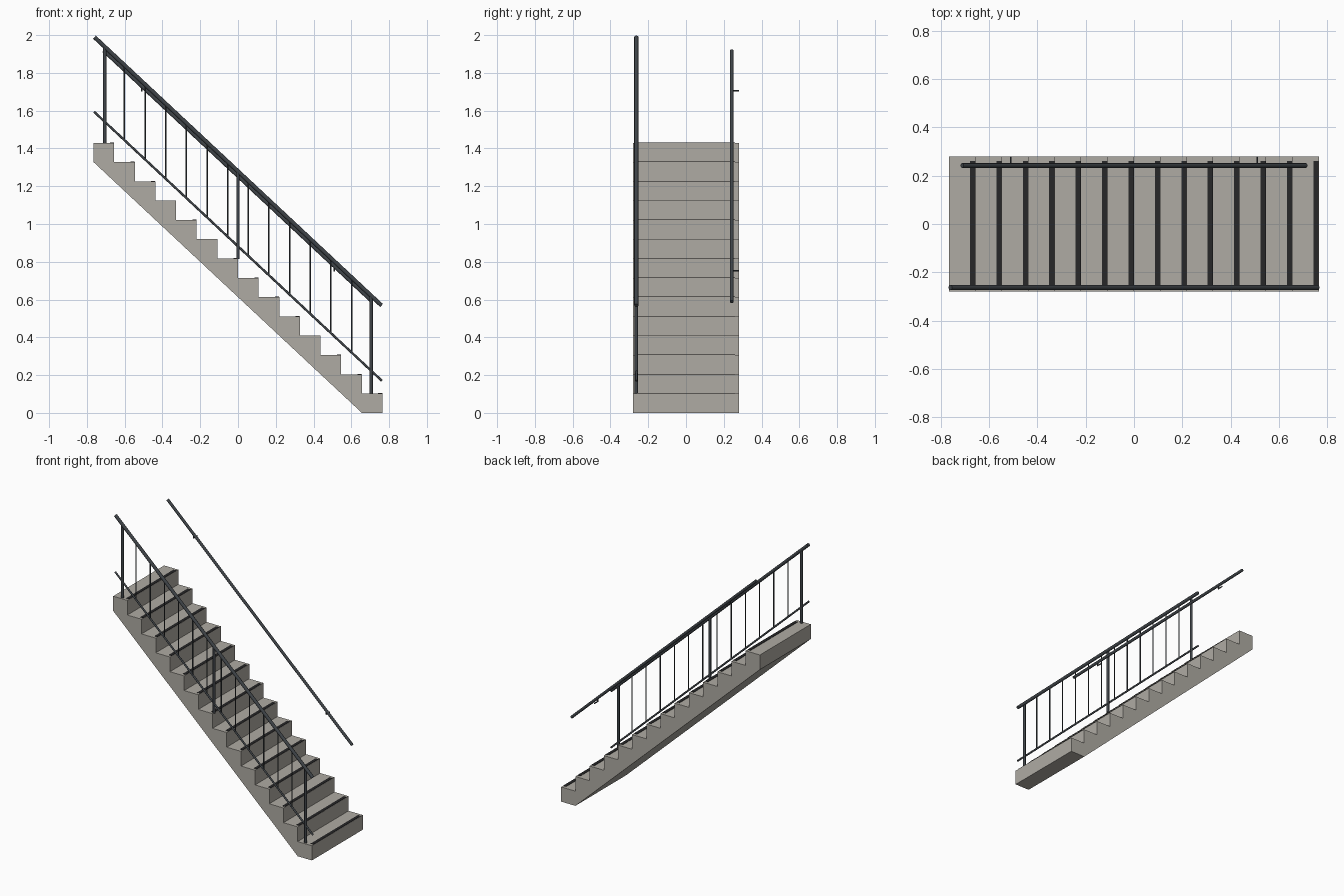
import bpy, bmesh
from mathutils import Vector

if "Cube" in bpy.data.objects:
    bpy.data.objects.remove(bpy.data.objects["Cube"])

STEPS, RUN, RISE, HALF_W = 14, 1.53 / 14, 1.43 / 14, 0.28
X0 = 0.765
SLOPE = RISE / RUN


def material(name, rgb):
    m = bpy.data.materials.new(name)
    m.diffuse_color = (*rgb, 1)
    m.use_nodes = True
    m.node_tree.nodes["Principled BSDF"].inputs["Base Color"].default_value = m.diffuse_color
    return m


concrete = material("concrete", (0.43, 0.41, 0.37))
steel = material("dark steel", (0.05, 0.058, 0.066))
rubber = material("black rubber", (0.02, 0.02, 0.021))


def finish(name, bm, mat, smooth=False):
    bmesh.ops.recalc_face_normals(bm, faces=bm.faces)
    me = bpy.data.meshes.new(name)
    bm.to_mesh(me)
    bm.free()
    me.materials.append(mat)
    ob = bpy.data.objects.new(name, me)
    bpy.context.collection.objects.link(ob)
    if smooth:
        bpy.ops.object.select_all(action='DESELECT')
        ob.select_set(True)
        bpy.context.view_layer.objects.active = ob
        bpy.ops.object.shade_smooth_by_angle()
    return ob


def add_rod(bm, a, b, r, sides=16):
    a, b = Vector(a), Vector(b)
    d = b - a
    mat = d.to_track_quat('Z', 'Y').to_matrix().to_4x4()
    mat.translation = (a + b) / 2
    bmesh.ops.create_cone(bm, cap_ends=True, segments=sides, radius1=r,
                          radius2=r, depth=d.length, matrix=mat)


def rod(name, a, b, r, sides=16):
    bm = bmesh.new()
    add_rod(bm, a, b, r, sides)
    return finish(name, bm, steel, True)


def sloped(name, half_x, y, z_mid, r):
    return rod(name, (-half_x, y, z_mid + half_x * SLOPE),
               (half_x, y, z_mid - half_x * SLOPE), r)


# Stair flight: stepped profile with sloped soffit, extruded across y
profile = [(X0 - RUN, 0), (X0, 0)]
for i in range(STEPS):
    profile += [(X0 - i * RUN, (i + 1) * RISE), (X0 - (i + 1) * RUN, (i + 1) * RISE)]
profile.append((-X0, (STEPS - 1) * RISE))
bm = bmesh.new()
face = bm.faces.new([bm.verts.new((x, -HALF_W, z)) for x, z in profile])
ext = bmesh.ops.extrude_face_region(bm, geom=[face])
bmesh.ops.translate(bm, vec=(0, 2 * HALF_W, 0),
                    verts=[g for g in ext['geom'] if isinstance(g, bmesh.types.BMVert)])
finish("stair_flight", bm, concrete)

# Anti-slip strips along the tread edges
bm = bmesh.new()
for i in range(STEPS):
    cube = bmesh.ops.create_cube(bm, size=1)['verts']
    bmesh.ops.scale(bm, vec=(0.022, 0.52, 0.004), verts=cube)
    bmesh.ops.translate(bm, vec=(X0 - i * RUN - 0.012, 0, (i + 1) * RISE), verts=cube)
finish("tread_strips", bm, rubber)

# Open-side balustrade: handrail, lower rail, posts and balusters
Y, TOP, LOW = -0.263, 1.279, 0.882
sloped("handrail", 0.76, Y, TOP, 0.011)
sloped("lower_rail", 0.762, Y, LOW, 0.0062)
for n, x, base in (("upper", -0.705, STEPS * RISE), ("middle", 0, 8 * RISE),
                   ("lower", 0.705, RISE)):
    rod(n + "_post", (x, Y, base - 0.003), (x, Y, TOP - x * SLOPE), 0.009)
bm = bmesh.new()
for i in range(12):
    x = (i - 5.5) * RUN
    add_rod(bm, (x, Y, LOW - x * SLOPE), (x, Y, TOP - x * SLOPE), 0.004, 10)
finish("balusters", bm, steel, True)

# Wall-side handrail with two brackets reaching to the wall line
WY, WZ = 0.242, 1.253
sloped("wall_handrail", 0.711, WY, WZ, 0.0095)
for n, x in (("upper", -0.51), ("lower", 0.51)):
    z = WZ - x * SLOPE
    bm = bmesh.new()
    add_rod(bm, (x, WY, z), (x, WY, z - 0.028), 0.004, 10)
    add_rod(bm, (x, WY - 0.003, z - 0.025), (x, HALF_W, z - 0.025), 0.004, 10)
    finish(n + "_wall_bracket", bm, steel, True)
